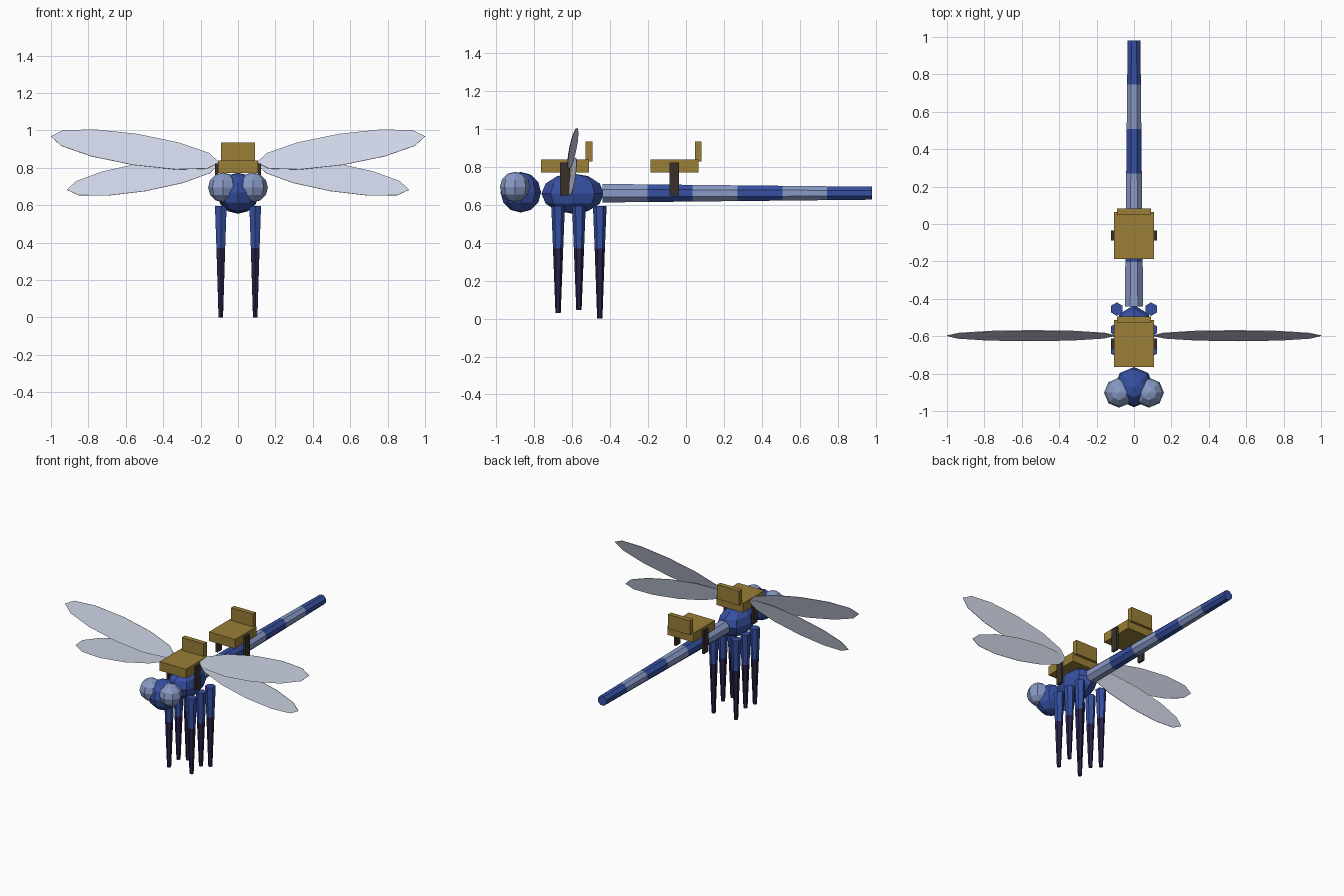
import bpy, bmesh
from math import pi
from mathutils import Matrix, Vector

cube = bpy.data.objects.get("Cube")
if cube:
    bpy.data.objects.remove(cube, do_unlink=True)


def material(name, rgb):
    mat = bpy.data.materials.new(name)
    mat.use_nodes = True
    mat.diffuse_color = (*rgb, 1)
    mat.node_tree.nodes["Principled BSDF"].inputs["Base Color"].default_value = (*rgb, 1)
    return mat


BLUE = material("body blue", (0.037, 0.08, 0.36))
PALE = material("pale blue", (0.25, 0.32, 0.56))
NAVY = material("dark navy", (0.022, 0.015, 0.062))
GOLD = material("saddle gold", (0.32, 0.21, 0.038))
STRAP = material("strap brown", (0.04, 0.03, 0.023))
WING = material("wing grey blue", (0.64, 0.69, 0.82))


def finish(name, bm, mat):
    bmesh.ops.recalc_face_normals(bm, faces=bm.faces)
    mesh = bpy.data.meshes.new(name)
    bm.to_mesh(mesh)
    bm.free()
    mesh.materials.append(mat)
    obj = bpy.data.objects.new(name, mesh)
    bpy.context.collection.objects.link(obj)
    return obj


def ball(name, mat, centre, radii):
    bm = bmesh.new()
    place = Matrix.Translation(centre) @ Matrix.Diagonal((*radii, 1))
    bmesh.ops.create_uvsphere(bm, u_segments=8, v_segments=6, radius=1, matrix=place)
    return finish(name, bm, mat)


def box(name, mat, low, high):
    bm = bmesh.new()
    low, high = Vector(low), Vector(high)
    place = Matrix.Translation((low + high) / 2) @ Matrix.Diagonal((*(high - low), 1))
    bmesh.ops.create_cube(bm, size=1, matrix=place)
    return finish(name, bm, mat)


def rod(name, mat, start, end, r_start, r_end, sides, roll=0.0):
    """Tapered prism between two points."""
    bm = bmesh.new()
    start, end = Vector(start), Vector(end)
    axis = end - start
    turn = axis.to_track_quat("Z", "Y").to_matrix().to_4x4()
    place = Matrix.Translation((start + end) / 2) @ turn @ Matrix.Rotation(roll, 4, "Z")
    bmesh.ops.create_cone(bm, cap_ends=True, segments=sides, radius1=r_start,
                          radius2=r_end, depth=axis.length, matrix=place)
    return finish(name, bm, mat)


def wing(name, centre, along, across):
    """Thin twelve-sided ellipse spanned by two half-axis vectors."""
    bm = bmesh.new()
    along, across = Vector(along), Vector(across)
    normal = along.cross(across).normalized()
    place = Matrix.Translation(centre) @ Matrix((along, across, normal)).transposed().to_4x4()
    bmesh.ops.create_cone(bm, cap_ends=True, segments=12, radius1=1, radius2=1,
                          depth=0.004, matrix=place)
    return finish(name, bm, WING)


# Head and thorax
ball("head", BLUE, (0, -0.872, 0.667), (0.107, 0.107, 0.107))
ball("thorax", BLUE, (0, -0.598, 0.66), (0.11, 0.165, 0.106))

# Banded tail
TAIL_START, TAIL_STEP, BANDS = -0.44, 0.237, 6
for i in range(BANDS):
    y = TAIL_START + i * TAIL_STEP
    r = [0.053 - 0.016 * k / BANDS for k in (i, i + 1)]
    rod(f"tail_band_{i + 1}", BLUE if i % 2 else PALE, (0, y, 0.662),
        (0, y + TAIL_STEP, 0.662), r[0], r[1], 8, pi / 8)

# Eyes, legs and wings on both sides
for side, s in (("left", 1), ("right", -1)):
    ball(f"{side}_eye", PALE, (s * 0.08, -0.902, 0.695), (0.08, 0.08, 0.08))

    for place, y, foot in (("front", -0.675, 0.03), ("middle", -0.565, 0.045),
                           ("rear", -0.455, 0.0)):
        x = s * 0.092
        rod(f"{side}_{place}_upper_leg", BLUE, (x, y, 0.595), (x, y, 0.37), 0.036, 0.027, 6)
        rod(f"{side}_{place}_lower_leg", NAVY, (x, y, 0.37), (x, y, foot), 0.027, 0.014, 6)

    wing(f"{side}_upper_wing", (s * 0.55, -0.597, 0.898),
         (s * 0.45, 0, 0.07), (s * -0.01, 0.028, 0.083))
    wing(f"{side}_lower_wing", (s * 0.508, -0.597, 0.75),
         (s * 0.406, 0, -0.068), (s * 0.012, 0.02, 0.075))

# Two saddles with backrests and side straps
for place, y in (("front", -0.638), ("rear", -0.061)):
    box(f"{place}_seat", GOLD, (-0.107, y - 0.126, 0.772), (0.107, y + 0.126, 0.84))
    box(f"{place}_backrest", GOLD, (-0.09, y + 0.108, 0.828), (0.09, y + 0.144, 0.934))
    for side, s in (("left", 1), ("right", -1)):
        inner, outer = sorted((s * 0.106, s * 0.122))
        box(f"{place}_{side}_strap", STRAP, (inner, y - 0.027, 0.65), (outer, y + 0.025, 0.823))
